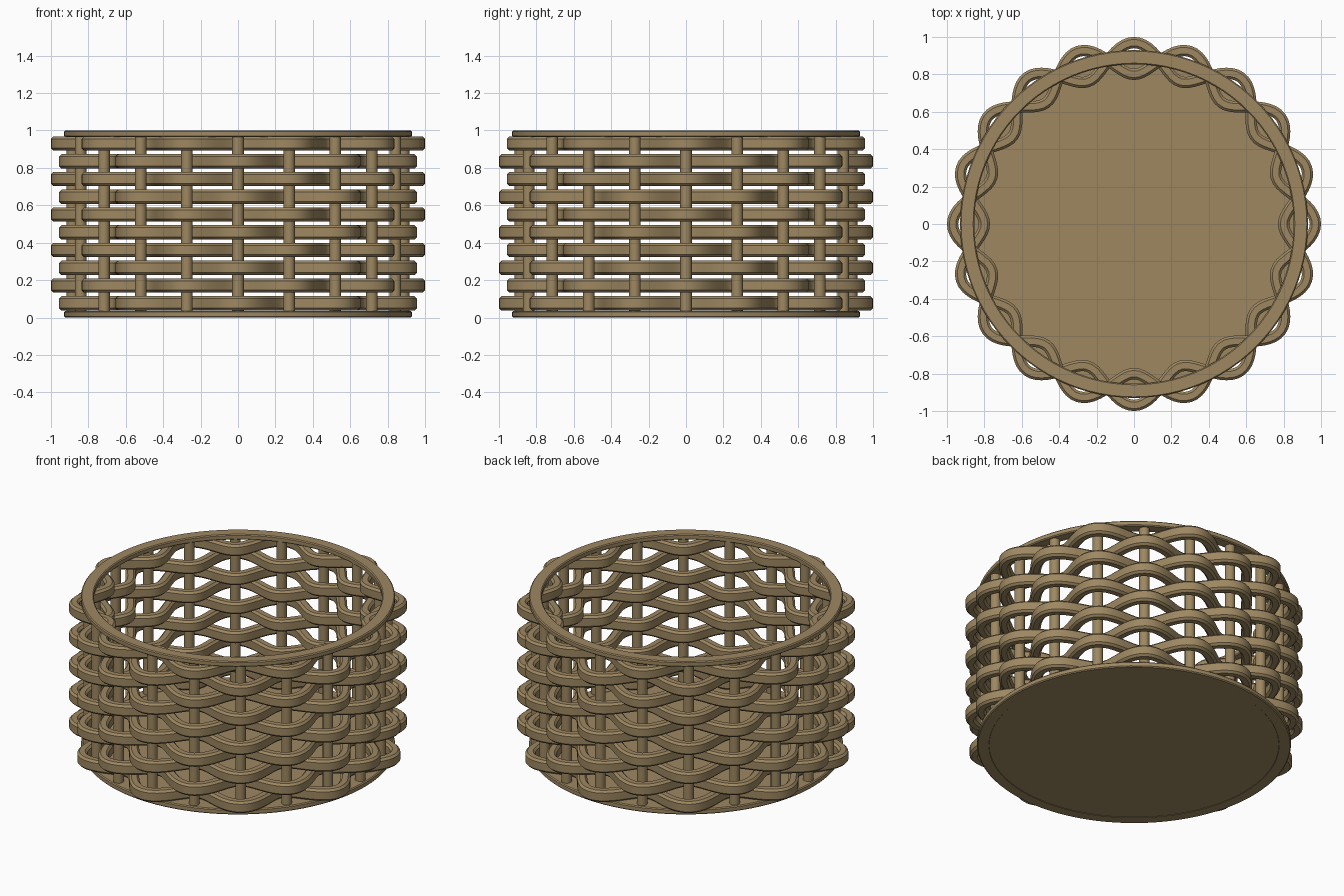
import bpy
import bmesh
from math import cos, sin, pi, radians
from mathutils import Vector

cube = bpy.data.objects.get("Cube")
if cube:
    bpy.data.objects.remove(cube, do_unlink=True)

STAKES = 20
RADIUS = 0.885      # circle the stakes stand on
AMPLITUDE = 0.085   # how far the strips swing in and out
ROWS = 10

wicker = bpy.data.materials.new("wicker_tan")
wicker.use_nodes = True
tan = (0.34, 0.245, 0.12, 1)
wicker.diffuse_color = tan
wicker.node_tree.nodes["Principled BSDF"].inputs["Base Color"].default_value = tan


def add_object(name, mesh):
    obj = bpy.data.objects.new(name, mesh)
    bpy.context.collection.objects.link(obj)
    return obj


def sweep_loop(name, path, section):
    """Sweep a closed (outward, up) section along a closed flat path."""
    bm = bmesh.new()
    rings = []
    count = len(path)
    for i, p in enumerate(path):
        along = (path[(i + 1) % count] - path[i - 1]).normalized()
        out = Vector((along.y, -along.x, 0))
        rings.append([bm.verts.new(p + out * u + Vector((0, 0, v))) for u, v in section])
    for i in range(count):
        a, b = rings[i], rings[(i + 1) % count]
        for j in range(len(section)):
            k = (j + 1) % len(section)
            bm.faces.new((a[j], b[j], b[k], a[k]))
    bmesh.ops.recalc_face_normals(bm, faces=bm.faces)
    return finish(name, bm)


def finish(name, bm):
    mesh = bpy.data.meshes.new(name)
    bm.to_mesh(mesh)
    bm.free()
    mesh.materials.append(wicker)
    obj = add_object(name, mesh)
    bpy.ops.object.select_all(action="DESELECT")
    obj.select_set(True)
    bpy.context.view_layer.objects.active = obj
    bpy.ops.object.shade_smooth_by_angle(angle=radians(35))
    return obj


def chamfered(width, height, c):
    w, h = width / 2, height / 2
    return [(w, c - h), (w, h - c), (w - c, h), (c - w, h),
            (-w, h - c), (-w, c - h), (c - w, -h), (w - c, -h)]


def loop_path(radius, wave, steps):
    path = []
    for i in range(steps):
        a = 2 * pi * i / steps
        r = radius + wave * cos(a * STAKES / 2)
        path.append(Vector((r * cos(a), r * sin(a), 0)))
    return path


def cylinder(name, radius, bottom, top, sides):
    bm = bmesh.new()
    bmesh.ops.create_cone(bm, cap_ends=True, segments=sides,
                          radius1=radius, radius2=radius, depth=top - bottom)
    bmesh.ops.translate(bm, verts=bm.verts, vec=(0, 0, (top + bottom) / 2))
    return finish(name, bm)


# Woven strips: alternate rows are turned by one stake
strip = sweep_loop("woven_strip", loop_path(RADIUS, AMPLITUDE, 240),
                   chamfered(0.06, 0.076, 0.013))
for row in range(ROWS):
    obj = strip if row == 0 else add_object("woven_strip", strip.data)
    obj.location.z = 0.076 + row * 0.0949
    obj.rotation_euler.z = 0 if row % 2 else 2 * pi / STAKES

# Upright stakes
stake = cylinder("stake", 0.031, 0.015, 0.985, 16)
for i in range(STAKES):
    obj = stake if i == 0 else add_object("stake", stake.data)
    a = 2 * pi * i / STAKES
    obj.location = (RADIUS * cos(a), RADIUS * sin(a), 0)
    obj.rotation_euler.z = a

# Top rim, base ring and floor
ring_path = loop_path(0.892, 0, 96)
rim = sweep_loop("top_rim", ring_path, chamfered(0.076, 0.035, 0.006))
rim.location.z = 0.9825
base_ring = sweep_loop("base_ring", ring_path, chamfered(0.076, 0.035, 0.006))
base_ring.location.z = 0.0175
cylinder("floor", 0.87, 0.002, 0.033, 96)
